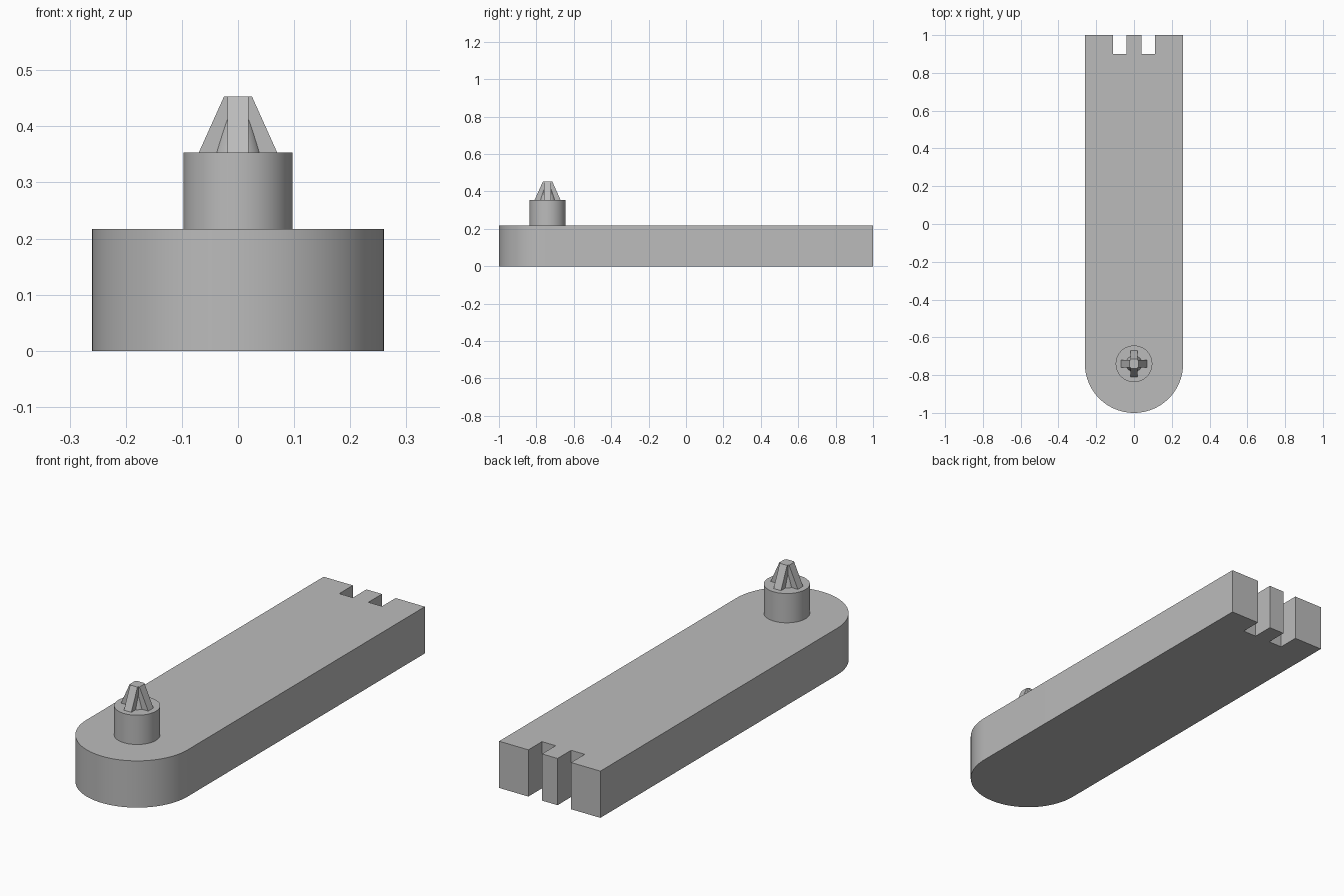
import bpy
import math

cube = bpy.data.objects.get("Cube")
if cube:
    bpy.data.objects.remove(cube, do_unlink=True)

grey = bpy.data.materials.new("plain_grey")
grey.use_nodes = True
COLOUR = (0.5, 0.5, 0.5, 1)
grey.diffuse_color = COLOUR
grey.node_tree.nodes["Principled BSDF"].inputs["Base Color"].default_value = COLOUR

HALF_WIDTH = 0.26
PEG_Y = -1 + HALF_WIDTH
BODY_TOP, PEG_TOP, TIP_TOP = 0.217, 0.353, 0.453


def loft(name, lower, upper, z0, z1, y=0):
    """Solid between two matching counter-clockwise outlines."""
    n = len(lower)
    verts = [(px, py, z0) for px, py in lower] + [(px, py, z1) for px, py in upper]
    faces = [tuple(reversed(range(n))), tuple(range(n, 2 * n))]
    faces += [(i, (i + 1) % n, n + (i + 1) % n, n + i) for i in range(n)]
    mesh = bpy.data.meshes.new(name)
    mesh.from_pydata(verts, [], faces)
    mesh.materials.append(grey)
    obj = bpy.data.objects.new(name, mesh)
    obj.location.y = y
    bpy.context.collection.objects.link(obj)
    bpy.ops.object.select_all(action="DESELECT")
    obj.select_set(True)
    bpy.context.view_layer.objects.active = obj
    bpy.ops.object.shade_smooth_by_angle(angle=math.radians(30))
    return obj


def arc(radius, start, end, steps):
    angles = [start + (end - start) * i / steps for i in range(steps + 1)]
    return [(radius * math.cos(a), radius * math.sin(a)) for a in angles]


def circle(radius, steps=64):
    return arc(radius, 0, math.tau, steps)[:-1]


def cross(reach, half):
    points = []
    for k in range(4):
        c, s = round(math.cos(k * math.pi / 2)), round(math.sin(k * math.pi / 2))
        for px, py in ((reach, -half), (reach, half), (half, half)):
            points.append((px * c - py * s, px * s + py * c))
    return points


# Long body: round front end, two slots through the square back end
slots = [(0.11, 1), (0.11, 0.9), (0.04, 0.9), (0.04, 1)]
right_back = [(HALF_WIDTH, 1)] + slots
left_back = [(-px, py) for px, py in reversed(right_back)]
nose = [(px, py + PEG_Y) for px, py in arc(HALF_WIDTH, math.pi, math.tau, 48)]
outline = nose + right_back + left_back
loft("body", outline, outline, 0, BODY_TOP)

# Round peg standing on the body
loft("peg", circle(0.097), circle(0.097), BODY_TOP, PEG_TOP, PEG_Y)

# Tapered cross-shaped tip with a conical core
loft("cross_tip", cross(0.07, 0.019), cross(0.025, 0.019), PEG_TOP, TIP_TOP, PEG_Y)
loft("tip_core", circle(0.0425), circle(0.0165), PEG_TOP, TIP_TOP - 0.002, PEG_Y)
